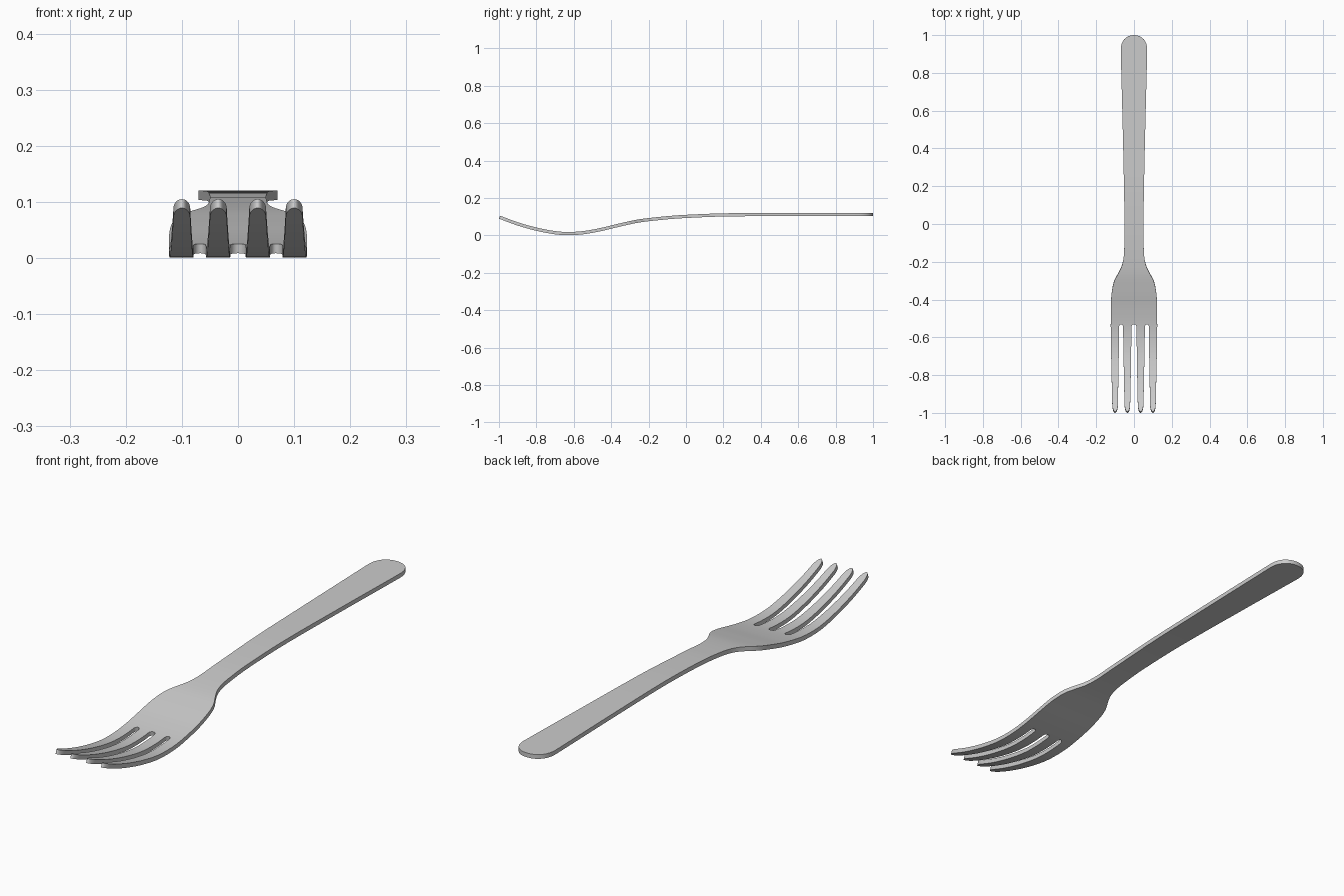
import bpy, bmesh, math

if "Cube" in bpy.data.objects:
    bpy.data.objects.remove(bpy.data.objects["Cube"])

THICK = 0.017
SLOT_TOP, TIP = -0.53, -0.997

# Side profile: (y, z of the mid-surface)
SIDE = [(-1.0, 0.098), (-0.9, 0.061), (-0.8, 0.033), (-0.7, 0.014), (-0.63, 0.0095),
        (-0.55, 0.014), (-0.45, 0.032), (-0.35, 0.056), (-0.25, 0.077), (-0.1, 0.094),
        (0.0, 0.101), (0.2, 0.109), (0.5, 0.111), (1.0, 0.1115)]
# Plan profile: (y, half width) of head, neck and handle
PLAN = [(-0.53, 0.123), (-0.42, 0.122), (-0.35, 0.116), (-0.3, 0.104), (-0.26, 0.083),
        (-0.22, 0.064), (-0.17, 0.054), (-0.1, 0.051), (0.0, 0.050), (0.3, 0.055),
        (0.6, 0.062), (0.92, 0.070), (1.0, 0.071)]


def smooth(points, t):
    """Cubic interpolation through (t, value) points."""
    n = len(points)
    i = 0
    while i < n - 2 and t > points[i + 1][0]:
        i += 1

    def slope(k):
        a, b = points[max(k - 1, 0)], points[min(k + 1, n - 1)]
        return (b[1] - a[1]) / (b[0] - a[0])
    (t0, v0), (t1, v1) = points[i], points[i + 1]
    h = t1 - t0
    u = (t - t0) / h
    return ((2*u**3 - 3*u**2 + 1) * v0 + (u**3 - 2*u**2 + u) * h * slope(i)
            + (3*u**2 - 2*u**3) * v1 + (u**3 - u**2) * h * slope(i + 1))


def round_end(dist, length, power=2.0):
    """0 at the end, 1 beyond length, elliptical between."""
    d = min(max(dist / length, 0.0), 1.0)
    return (1 - (1 - d) ** power) ** (1 / power)


def strip_edges(y, inner):
    """Inner and outer x of one right-hand strip (a tine continued up the handle)."""
    if y >= SLOT_TOP:
        w = smooth(PLAN, y) * round_end(1.0 - y, 0.08, 2.2)
        split = w * 0.067 / 0.123
        return (0.0, split) if inner else (split, w)
    t = (SLOT_TOP - y) / (SLOT_TOP - TIP)
    centre = (0.0355 if inner else 0.101) + (-0.0005 if inner else -0.001) * t
    half = 0.0222 - 0.0082 * t ** 1.3
    cap = round_end(y - TIP, 0.04)
    a, b = centre - half * cap, centre + half * cap
    r = round_end(SLOT_TOP - y, 0.014)          # rounded slot root
    if inner:
        return a * r, 0.067 + (b - 0.067) * r
    return 0.067 + (a - 0.067) * r, 0.123 + (b - 0.123) * r


# Row positions, denser at the rounded ends
arc = [1 - math.cos(math.pi / 2 * i / 8) for i in range(9)]
rows = [TIP + 0.04 * a for a in arc]
rows += [-0.957 + 0.413 * i / 24 for i in range(1, 25)]
rows += [SLOT_TOP - 0.014 * a for a in reversed(arc[:-1])]
rows += [SLOT_TOP + 0.45 * i / 30 for i in range(1, 31)]
rows += [-0.08 + 1.0 * i / 24 for i in range(1, 25)]
rows += [1 - 0.08 * a for a in reversed(arc[:-1])]

# Fork sheet: four strips merged above the slots
bm = bmesh.new()
for side in (-1, 1):
    for inner in (True, False):
        prev = None
        for y in rows:
            z = smooth(SIDE, y)
            a, b = strip_edges(y, inner)
            cur = [bm.verts.new((side * (a + (b - a) * k / 4), y, z)) for k in range(5)]
            if prev:
                for k in range(4):
                    f = [prev[k], prev[k + 1], cur[k + 1], cur[k]]
                    bm.faces.new(f if side > 0 else f[::-1])
            prev = cur
bmesh.ops.remove_doubles(bm, verts=bm.verts, dist=1e-5)
bmesh.ops.recalc_face_normals(bm, faces=bm.faces)
mesh = bpy.data.meshes.new("fork")
bm.to_mesh(mesh)
bm.free()
fork = bpy.data.objects.new("fork", mesh)
bpy.context.collection.objects.link(fork)

# Sheet thickness
solid = fork.modifiers.new("thickness", 'SOLIDIFY')
solid.thickness = THICK
solid.offset = 0
bpy.context.view_layer.objects.active = fork
fork.select_set(True)
bpy.ops.object.modifier_apply(modifier=solid.name)
bpy.ops.object.shade_smooth_by_angle(angle=math.radians(35))
